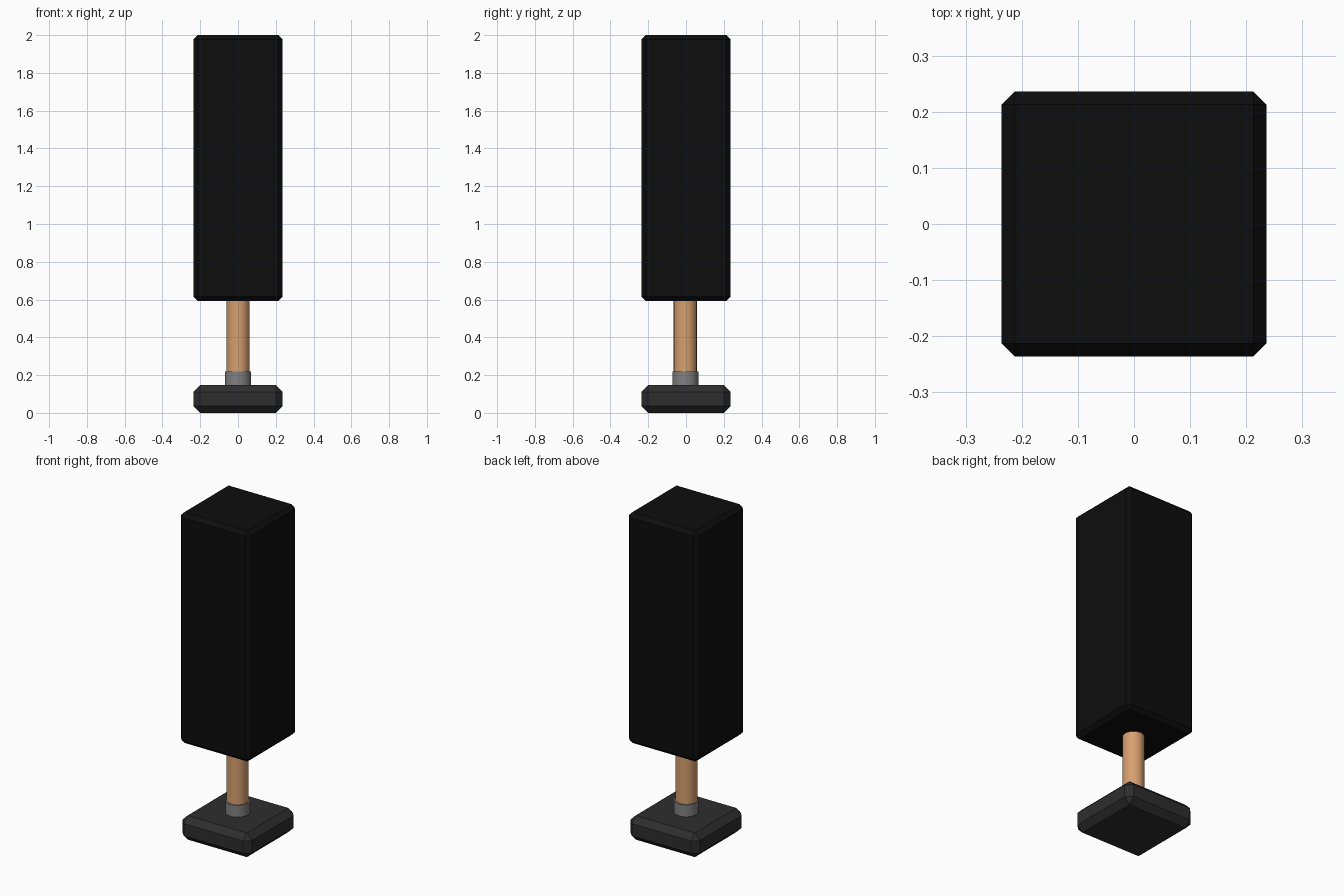
import bpy

if "Cube" in bpy.data.objects:
    bpy.data.objects.remove(bpy.data.objects["Cube"])


def paint(ob, name, rgb):
    mat = bpy.data.materials.new(name)
    mat.diffuse_color = (*rgb, 1)
    mat.use_nodes = True
    mat.node_tree.nodes["Principled BSDF"].inputs["Base Color"].default_value = mat.diffuse_color
    ob.data.materials.append(mat)


def chamfered_box(name, half, z0, z1, chamfer, rgb):
    bpy.ops.mesh.primitive_cube_add(size=1, location=(0, 0, (z0 + z1) / 2))
    ob = bpy.context.object
    ob.name = name
    ob.scale = (2 * half, 2 * half, z1 - z0)
    bpy.ops.object.transform_apply(location=False, rotation=False, scale=True)
    bev = ob.modifiers.new("chamfer", 'BEVEL')
    bev.width = chamfer
    bev.segments = 1
    paint(ob, name + "_colour", rgb)


def cylinder(name, radius, z0, z1, y, rgb):
    bpy.ops.mesh.primitive_cylinder_add(vertices=24, radius=radius, depth=z1 - z0,
                                        location=(0, y, (z0 + z1) / 2))
    ob = bpy.context.object
    ob.name = name
    bpy.ops.object.shade_smooth_by_angle()
    paint(ob, name + "_colour", rgb)


# Square foot plate
chamfered_box("base", 0.236, 0.0, 0.147, 0.036, (0.027, 0.027, 0.027))
# Metal collar and wooden post
cylinder("collar", 0.069, 0.13, 0.219, -0.003, (0.22, 0.22, 0.22))
cylinder("post", 0.061, 0.14, 0.62, -0.004, (0.68, 0.35, 0.16))
# Tall padded block
chamfered_box("body", 0.236, 0.592, 2.0, 0.023, (0.004, 0.004, 0.004))
